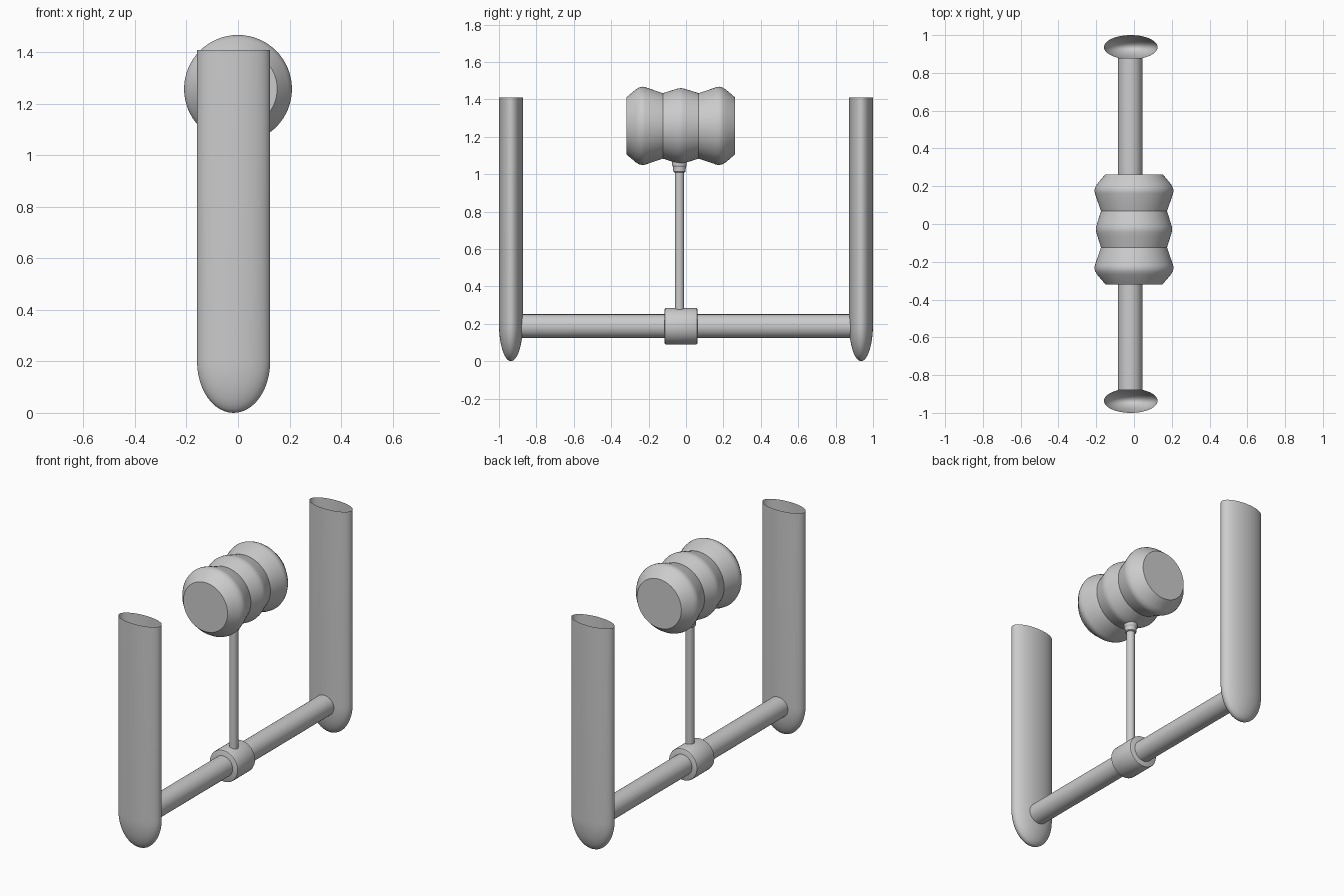
import bpy, bmesh, math
from mathutils import Matrix

if "Cube" in bpy.data.objects:
    bpy.data.objects.remove(bpy.data.objects["Cube"])


def lathe(name, profile, centre, axis='Z', segs=48, scale=(1, 1), open_top=False):
    """Revolve (radius, height) points; radius 0 makes a pole, ends are capped."""
    bm = bmesh.new()
    rings = []
    for r, h in profile:
        if r == 0:
            rings.append([bm.verts.new((0, 0, h))])
            continue
        rings.append([bm.verts.new((r * scale[0] * math.cos(2 * math.pi * i / segs),
                                    r * scale[1] * math.sin(2 * math.pi * i / segs), h))
                      for i in range(segs)])
    for a, b in zip(rings, rings[1:]):
        for i in range(segs):
            j = (i + 1) % segs
            if len(a) == 1:
                bm.faces.new((a[0], b[j], b[i]))
            else:
                bm.faces.new((a[i], a[j], b[j], b[i]))
    if len(rings[0]) > 1:
        bm.faces.new(rings[0][::-1])
    if not open_top:
        bm.faces.new(rings[-1])
    if axis == 'Y':
        bm.transform(Matrix.Rotation(-math.pi / 2, 4, 'X'))
    me = bpy.data.meshes.new(name)
    bm.to_mesh(me)
    bm.free()
    ob = bpy.data.objects.new(name, me)
    me.transform(Matrix.Translation(centre))
    bpy.context.collection.objects.link(ob)
    return ob


# Side paddles: flattened tubes with rounded bottoms, open at the top
steps = 12
paddle_profile = [(0, 0)]
for k in range(1, steps + 1):
    t = math.pi / 2 * k / steps
    paddle_profile.append((math.sin(t), 0.2 * (1 - math.cos(t))))
paddle_profile.append((1, 1.41))
paddle = lathe("side_paddles", paddle_profile, (-0.017, 0.936, 0),
               scale=(0.142, 0.064), segs=64, open_top=True)
mirror = paddle.modifiers.new("mirror", 'MIRROR')
mirror.use_axis = (False, True, False)

# Cross bar joining the paddles
lathe("cross_bar", [(0.064, -0.88), (0.064, 0.88)], (-0.02, 0, 0.187), 'Y')

# Collar clamped around the cross bar
lathe("bar_collar", [(0.09, -0.088), (0.096, -0.085), (0.098, -0.079),
                     (0.098, 0.079), (0.096, 0.085), (0.09, 0.088)],
      (-0.02, -0.027, 0.187), 'Y')

# Upright stem and its socket under the head
lathe("stem", [(0.025, 0.25), (0.025, 1.06)], (-0.004, -0.035, 0), segs=32)
lathe("stem_socket", [(0.029, 1.01), (0.033, 1.015), (0.034, 1.038),
                      (0.039, 1.046), (0.039, 1.09)], (-0.004, -0.035, 0), segs=32)

# Head: ribbed barrel with a centre bulge, symmetric end to end
half = [(0.152, -0.291), (0.195, -0.24), (0.205, -0.223), (0.2095, -0.207),
        (0.207, -0.19), (0.175, -0.096), (0.194, -0.035), (0.2, -0.014)]
head_profile = half + [(0.202, 0)] + [(r, -h) for r, h in reversed(half)]
lathe("head", head_profile, (0, -0.028, 1.258), 'Y', segs=64)

# Smooth shading with sharp edges kept
bpy.ops.object.select_all(action='SELECT')
bpy.context.view_layer.objects.active = paddle
bpy.ops.object.shade_smooth_by_angle(angle=math.radians(28))
